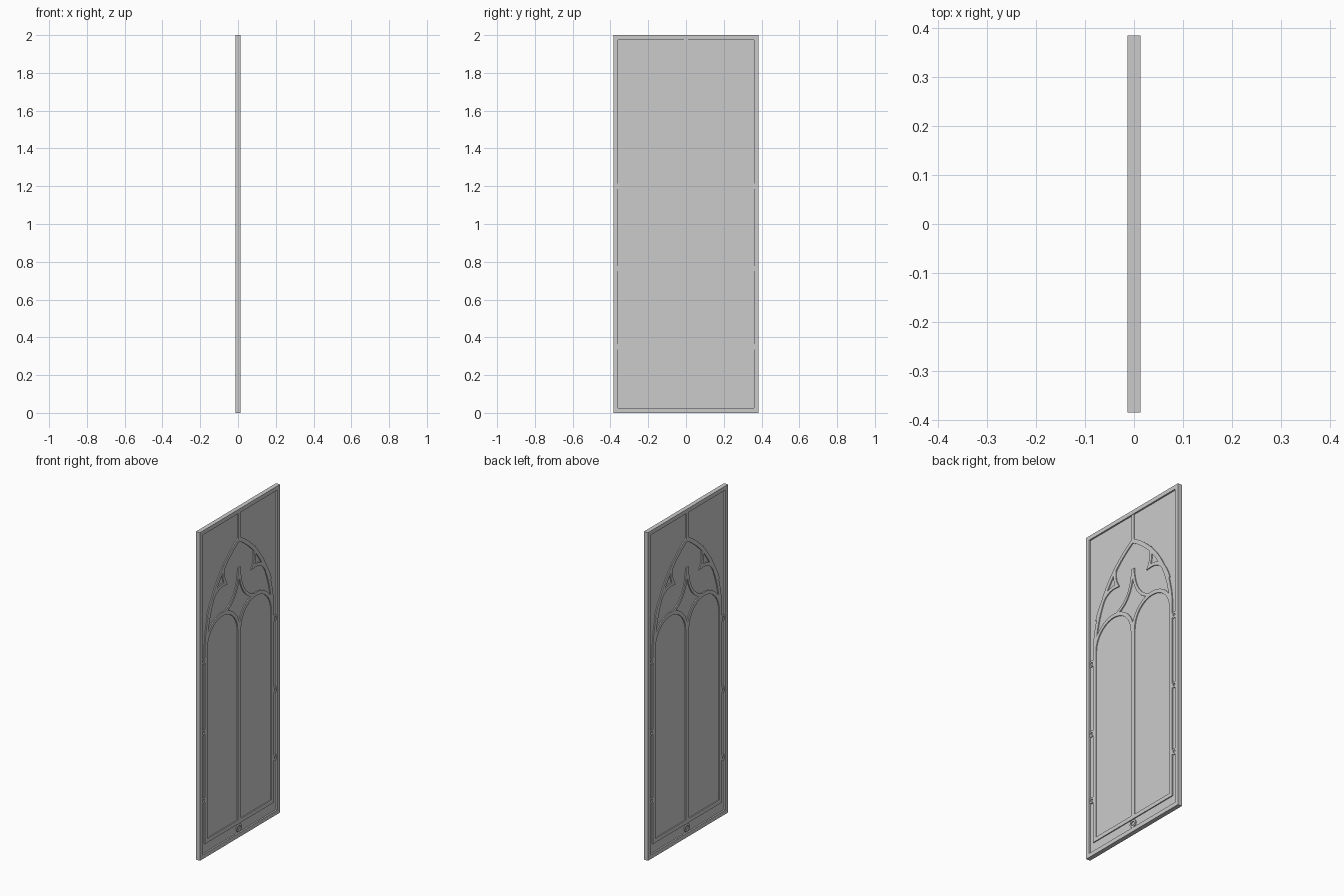
import bpy, bmesh, math
from mathutils import Vector

if "Cube" in bpy.data.objects:
    bpy.data.objects.remove(bpy.data.objects["Cube"])

SPRING = 1.26   # height where the arches start
SPAN = 0.32     # half width of the main arch centreline


def bar(name, pts, width=0.024, depth=0.02, closed=False):
    """Mitred rectangular bar following a path of (y, z) points."""
    p = [Vector(q) for q in pts]
    n = len(p)
    bm = bmesh.new()
    rings = []
    for i in range(n):
        a = p[i] - p[i - 1] if (i > 0 or closed) else p[1] - p[0]
        b = p[(i + 1) % n] - p[i] if (i < n - 1 or closed) else a
        a, b = a.normalized(), b.normalized()
        na, nb = Vector((-a.y, a.x)), Vector((-b.y, b.x))
        m = (na + nb).normalized()
        m *= width / 2 / max(m.dot(na), 0.3)
        l, r = p[i] + m, p[i] - m
        d = depth / 2
        rings.append([bm.verts.new(c) for c in
                      ((-d, l.x, l.y), (d, l.x, l.y), (d, r.x, r.y), (-d, r.x, r.y))])
    for i in range(n if closed else n - 1):
        s, t = rings[i], rings[(i + 1) % n]
        for k in range(4):
            bm.faces.new((s[k], s[(k + 1) % 4], t[(k + 1) % 4], t[k]))
    if not closed:
        bm.faces.new(rings[0])
        bm.faces.new(rings[-1][::-1])
    bmesh.ops.recalc_face_normals(bm, faces=bm.faces)
    me = bpy.data.meshes.new(name)
    bm.to_mesh(me)
    bm.free()
    ob = bpy.data.objects.new(name, me)
    bpy.context.collection.objects.link(ob)
    return ob


def arc(cy, cz, r, a0, a1, n=16):
    return [(cy + r * math.cos(math.radians(a0 + (a1 - a0) * i / n)),
             cz + r * math.sin(math.radians(a0 + (a1 - a0) * i / n))) for i in range(n + 1)]


def bezier(a, b, c, n=10):
    """Quadratic curve through a and c, pulled towards b."""
    return [tuple((1 - t) ** 2 * a[k] + 2 * t * (1 - t) * b[k] + t * t * c[k] for k in (0, 1))
            for t in (i / n for i in range(n + 1))]


def flip(pts):
    return [(-y, z) for y, z in pts]


# Glass pane
bpy.ops.mesh.primitive_cube_add(size=1, location=(0, 0, 1))
pane = bpy.context.object
pane.name = "glass_pane"
pane.dimensions = (0.008, 0.75, 1.98)

# Outer rim
bar("outer_rim", [(-0.3725, 0.0125), (0.3725, 0.0125), (0.3725, 1.9875), (-0.3725, 1.9875)],
    0.025, 0.027, closed=True)

# Main pointed arch with straight sides and sill
right = arc(-SPAN, SPRING, 2 * SPAN, 0, 60, 20)
bar("main_arch_frame", [(-SPAN, 0.093), (SPAN, 0.093)] + right + flip(right)[-2::-1],
    closed=True)

# Bar above the apex, and the central mullion
bar("top_bar", [(0, 1.98), (0, 1.82)], 0.022)
bar("mullion", [(0, 0.093), (0, SPRING + 0.03)], 0.03)

for side, f in (("right", lambda p: p), ("left", flip)):
    # Round head of each light
    bar(side + "_light_head", f(arc(SPAN / 2 + 0.002, SPRING, SPAN / 2 - 0.003, 0, 180, 24)), 0.022)
    # Concave curve falling from the central spike to the light head
    bar(side + "_spike_curve", f(bezier((0.002, 1.64), (0.012, 1.45), (0.15, 1.415))), 0.018)
    # Cusp: upper foil edge and side foil edge meeting at a point
    bar(side + "_cusp", f(bezier((0.145, 1.71), (0.162, 1.64), (0.132, 1.592), 6)
                          + bezier((0.132, 1.592), (0.25, 1.61), (0.302, 1.45), 10)[1:]), 0.02)
    # Small linking rings between the rim and the arch frame
    for i, z in enumerate((0.35, 0.765, 1.2)):
        bar(f"{side}_link_ring_{i + 1}", f(arc(0.346, z, 0.014, 0, 360, 12)[:-1]), 0.01,
            0.02, closed=True)

bar("bottom_link_ring", arc(0, 0.053, 0.019, 0, 360, 12)[:-1], 0.011, 0.02, closed=True)
